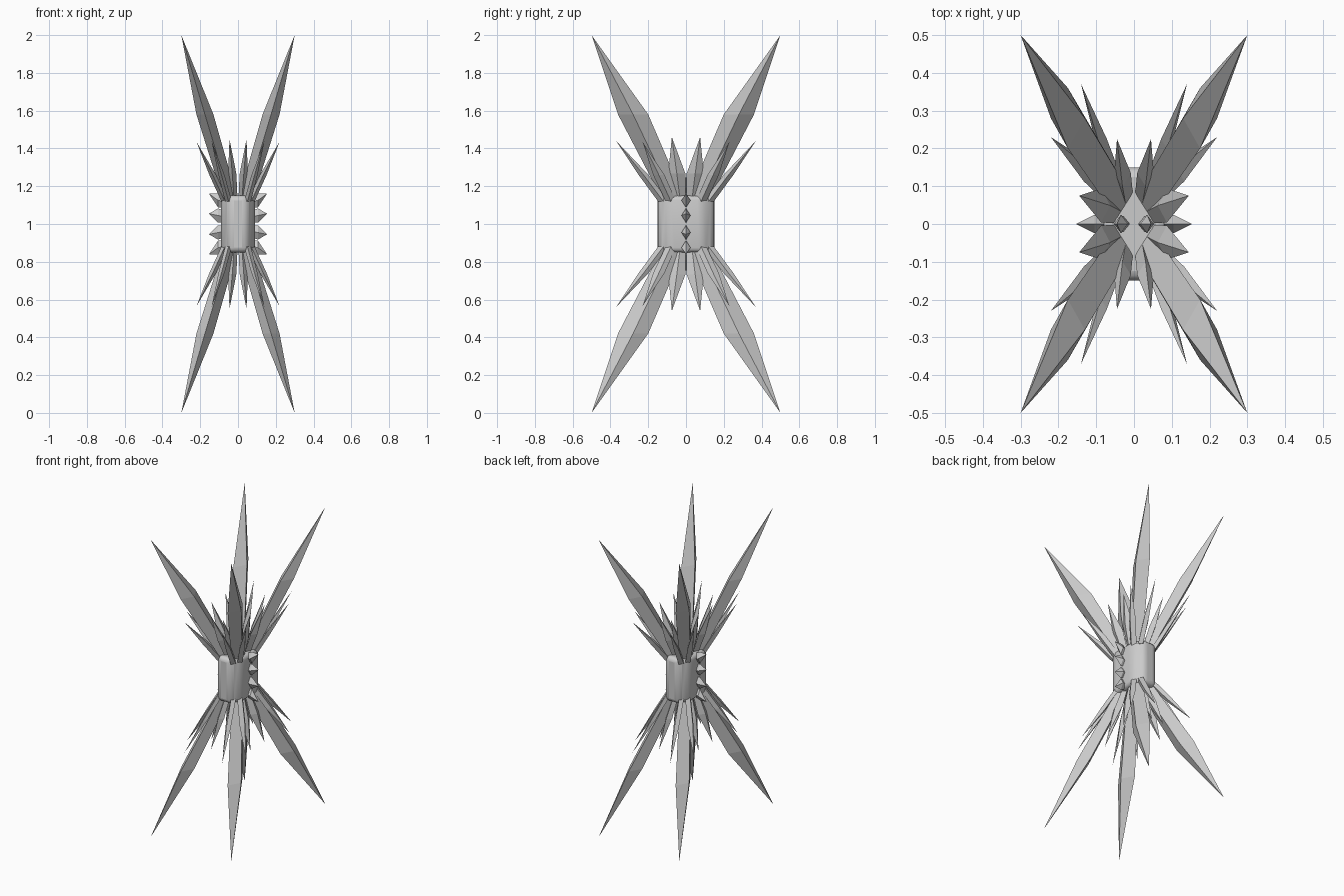
import bpy, bmesh
from mathutils import Vector

if "Cube" in bpy.data.objects:
    bpy.data.objects.remove(bpy.data.objects["Cube"])

SIGNS = (-1, 1)


def make_object(name, bm):
    bmesh.ops.recalc_face_normals(bm, faces=bm.faces)
    me = bpy.data.meshes.new(name)
    bm.to_mesh(me)
    bm.free()
    ob = bpy.data.objects.new(name, me)
    bpy.context.collection.objects.link(ob)
    return ob


def spike(bm, base, mid, tip, u_base, v_base, u_mid, v_mid):
    """Four-sided shard: diamond base, diamond waist, pointed tip."""
    rings = []
    for c, u, v in ((base, u_base, v_base), (mid, u_mid, v_mid)):
        c, u, v = Vector(c), Vector(u), Vector(v)
        rings.append([bm.verts.new(p) for p in (c + u, c + v, c - u, c - v)])
    top = bm.verts.new(tip)
    bm.faces.new(rings[0])
    for i in range(4):
        j = (i + 1) % 4
        bm.faces.new((rings[0][i], rings[0][j], rings[1][j], rings[1][i]))
        bm.faces.new((rings[1][i], rings[1][j], top))


# Rounded core block
section = [(.09, -.085), (.09, .085), (.045, .15), (-.045, .15),
           (-.09, .085), (-.09, -.085), (-.045, -.15), (.045, -.15)]
bm = bmesh.new()
bottom = bm.faces.new([bm.verts.new((x, y, .85)) for x, y in section])
ext = bmesh.ops.extrude_face_region(bm, geom=[bottom])
bmesh.ops.translate(bm, vec=(0, 0, .30),
                    verts=[g for g in ext['geom'] if isinstance(g, bmesh.types.BMVert)])
core = make_object("core", bm)
bev = core.modifiers.new("round", 'BEVEL')
bev.width = .025
bev.segments = 3
bev.limit_method = 'ANGLE'
bpy.context.view_layer.objects.active = core
core.select_set(True)
bpy.ops.object.shade_smooth_by_angle(angle=.7)

# Eight long shards radiating from the centre
bm = bmesh.new()
for sx in SIGNS:
    for sy in SIGNS:
        for sz in SIGNS:
            spike(bm, (.04 * sx, .066 * sy, 1 + .13 * sz),
                  (.175 * sx, .28 * sy, 1 + .58 * sz),
                  (.3 * sx, .5 * sy, 1 + sz),
                  (.038, 0, 0), (0, .06, 0), (.045, 0, 0), (0, .08, 0))
make_object("long_shards", bm)

# Four short shards around the foot of each long one
tips = [(.14, .37, .44), (.22, .23, .435), (.045, .225, .45), (.145, .075, .46)]
feet = [(.05, .12), (.07, .08), (.02, .07), (.045, .03)]
waists = [(.016, .026), (.018, .03), (.022, .036), (.024, .045)]
bm = bmesh.new()
for (tx, ty, tz), (fx, fy), (wx, wy) in zip(tips, feet, waists):
    mx, my, mz = fx + .42 * (tx - fx), fy + .42 * (ty - fy), .13 + .42 * (tz - .13)
    for sx in SIGNS:
        for sy in SIGNS:
            for sz in SIGNS:
                spike(bm, (fx * sx, fy * sy, 1 + .12 * sz),
                      (mx * sx, my * sy, 1 + mz * sz),
                      (tx * sx, ty * sy, 1 + tz * sz),
                      (.018, 0, 0), (0, .028, 0), (wx, 0, 0), (0, wy, 0))
make_object("short_shards", bm)

# Row of small thorns on each side, and a pair on each end
bm = bmesh.new()
for sx in SIGNS:
    for sz in SIGNS:
        for z, tz in ((.04, .055), (.12, .16)):
            spike(bm, (.08 * sx, 0, 1 + z * sz), (.105 * sx, 0, 1 + (z + .005) * sz),
                  (.153 * sx, 0, 1 + tz * sz),
                  (0, .018, 0), (0, 0, .032), (0, .024, 0), (0, 0, .038))
        spike(bm, (.025 * sx, 0, 1 + .14 * sz), (.035 * sx, 0, 1 + .19 * sz),
              (.045 * sx, 0, 1 + .25 * sz),
              (.015, 0, 0), (0, .018, 0), (.018, 0, 0), (0, .024, 0))
make_object("thorns", bm)
